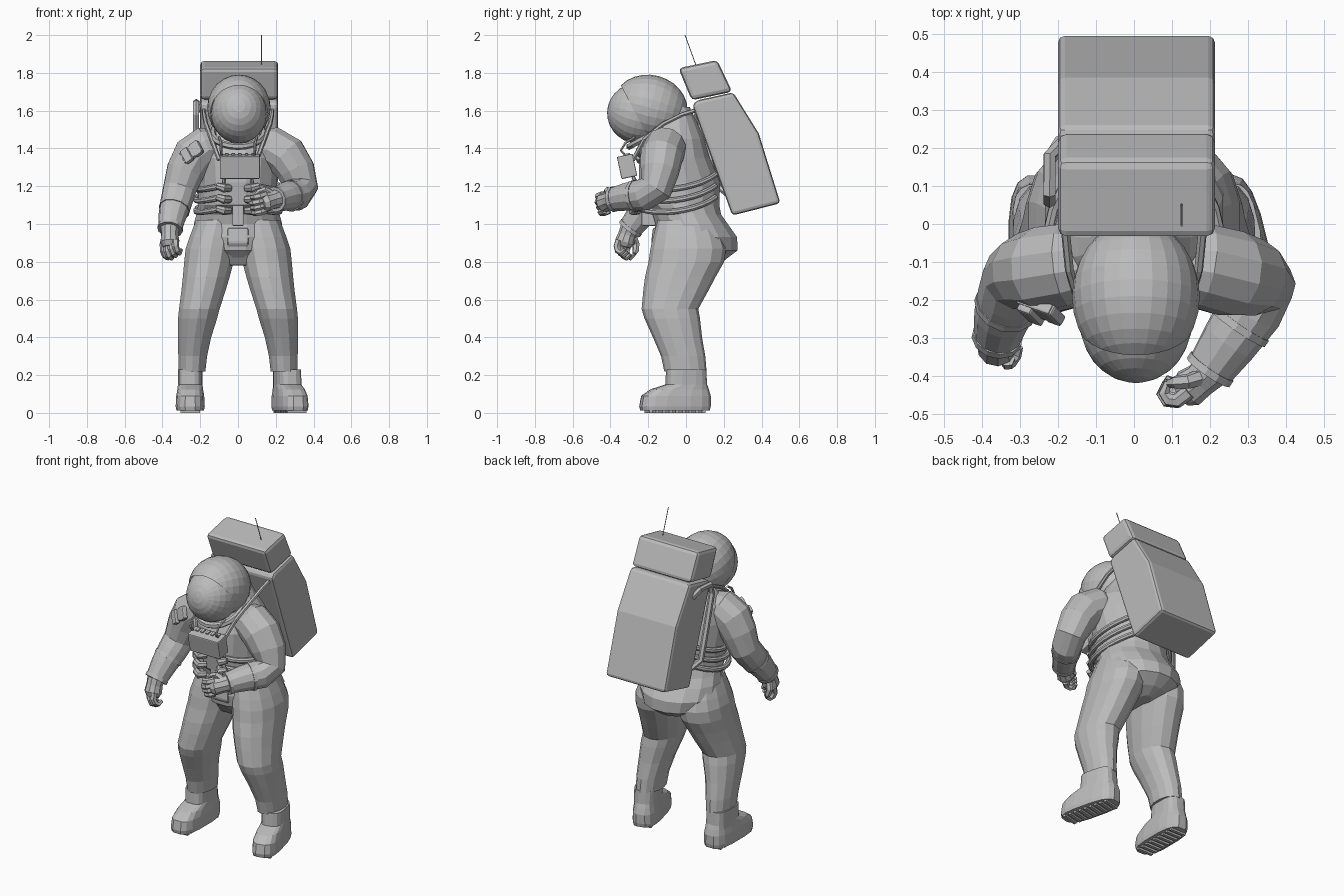
import bpy, bmesh, math
from mathutils import Vector, Matrix, Euler

if "Cube" in bpy.data.objects:
    bpy.data.objects.remove(bpy.data.objects["Cube"])

suit = bpy.data.materials.new("suit_grey")
suit.use_nodes = True
grey = (0.5, 0.5, 0.5, 1)
suit.diffuse_color = grey
suit.node_tree.nodes["Principled BSDF"].inputs["Base Color"].default_value = grey


def finish(name, bm, bevel=0):
    bmesh.ops.recalc_face_normals(bm, faces=bm.faces)
    mesh = bpy.data.meshes.new(name)
    bm.to_mesh(mesh)
    bm.free()
    mesh.materials.append(suit)
    obj = bpy.data.objects.new(name, mesh)
    bpy.context.collection.objects.link(obj)
    if bevel:
        mod = obj.modifiers.new("bevel", "BEVEL")
        mod.width, mod.segments = bevel, 2


def skin(name, loops, closed=False, bevel=0):
    """Bridge equal rings of points into one solid."""
    bm = bmesh.new()
    rings = [[bm.verts.new(p) for p in loop] for loop in loops]
    n = len(rings[0])
    pairs = list(zip(rings, rings[1:])) + ([(rings[-1], rings[0])] if closed else [])
    for a, b in pairs:
        for i in range(n):
            j = (i + 1) % n
            bm.faces.new((a[i], a[j], b[j], b[i]))
    if not closed:
        bm.faces.new(rings[0])
        bm.faces.new(rings[-1])
    finish(name, bm, bevel)


def loft(name, rings, n=16, power=1.0, place=Matrix()):
    """Level rings given as centre x, y, z and radii x, y."""
    loops = []
    for x, y, z, rx, ry in rings:
        loop = []
        for i in range(n):
            a = math.tau * (i + 0.5) / n
            c, s = math.cos(a), math.sin(a)
            loop.append(place @ Vector((x + rx * math.copysign(abs(c) ** power, c),
                                        y + ry * math.copysign(abs(s) ** power, s), z)))
        loops.append(loop)
    skin(name, loops)


def tube(name, path, radii, n=8, closed=False):
    """Round tube along a path with one radius, or one per point."""
    pts = [Vector(p) for p in path]
    if not isinstance(radii, (list, tuple)):
        radii = [radii] * len(pts)
    last, frame, loops = Vector((0, 0, 1)), Matrix.Identity(3), []
    for i, (p, r) in enumerate(zip(pts, radii)):
        before = pts[i - 1] if i or closed else p
        after = pts[(i + 1) % len(pts)] if i + 1 < len(pts) or closed else p
        way = (after - before).normalized()
        frame = last.rotation_difference(way).to_matrix() @ frame
        last = way
        loops.append([p + frame @ Vector((r * math.cos(math.tau * k / n),
                                          r * math.sin(math.tau * k / n), 0)) for k in range(n)])
    skin(name, loops, closed)


def box(name, centre, size, turn=(0, 0, 0), bevel=0.006):
    bm = bmesh.new()
    rot = Euler([math.radians(t) for t in turn]).to_matrix().to_4x4()
    bmesh.ops.create_cube(bm, size=1, matrix=Matrix.Translation(centre) @ rot @ Matrix.Diagonal((*size, 1)))
    finish(name, bm, bevel)


def slab(name, outline, x0, x1, bevel):
    """Side outline in y and z, drawn out across x."""
    skin(name, [[(x, y, z) for y, z in outline] for x in (x0, x1)], bevel=bevel)


def ball(name, centre, radii, cut=None):
    bm = bmesh.new()
    turn = Matrix.Rotation(math.radians(75), 4, "X")
    bmesh.ops.create_uvsphere(bm, u_segments=24, v_segments=14, radius=1,
                              matrix=Matrix.Translation(centre) @ turn @ Matrix.Diagonal((*radii, 1)))
    if cut:
        bmesh.ops.bisect_plane(bm, geom=bm.verts[:] + bm.edges[:] + bm.faces[:],
                               plane_co=cut[0], plane_no=cut[1], clear_outer=True)
    finish(name, bm)


# Torso and rounded seat, rising to a high back behind the neck
loft("torso", [(0, .03, .78, .05, .11), (0, .045, .81, .13, .165), (0, .052, .86, .215, .225),
               (0, .047, .93, .242, .228), (0, .03, 1, .238, .195), (0, .005, 1.05, .225, .185),
               (0, -.03, 1.1, .215, .21), (0, -.035, 1.22, .21, .22), (0, -.06, 1.35, .22, .19),
               (0, -.055, 1.45, .2, .155), (0, -.06, 1.52, .15, .13),
               (0, -.055, 1.57, .12, .1), (0, -.03, 1.62, .09, .05)])
box("front_panel", (0, -.185, 1.12), (.06, .1, .26))
slab("crotch_flap", [(-.175, .98), (-.185, .9), (-.1, .78), (0, .78), (0, .98)], -.055, .055, .01)

# Legs and boots
for side, s, yaw in (("left", 1, 14), ("right", -1, 0)):
    loft(side + "_leg", [(s * .11, 0, 1.02, .115, .15), (s * .132, .01, .93, .128, .185),
                         (s * .144, .012, .87, .136, .2), (s * .154, .002, .8, .134, .2),
                         (s * .168, -.03, .72, .127, .187), (s * .182, -.053, .65, .12, .173),
                         (s * .205, -.085, .55, .11, .15), (s * .214, -.073, .5, .106, .147),
                         (s * .23, -.045, .4, .09, .13), (s * .24, -.015, .3, .078, .117),
                         (s * .243, -.003, .22, .072, .112)], n=14, power=.95)
    foot = Matrix.Translation((s * .253, .03, 0)) @ Matrix.Rotation(math.radians(yaw), 4, "Z")
    loft(side + "_boot", [(0, -.09, .012, .074, .185), (0, -.09, .035, .078, .19),
                          (0, -.085, .09, .075, .185), (0, -.065, .125, .069, .155),
                          (0, -.03, .15, .066, .11), (0, -.03, .23, .066, .105)],
         power=.65, place=foot)
    for i in range(9):
        box(f"{side}_tread_{i}", foot @ Vector((0, -.235 + i * .036, .008)),
            (.105, .018, .016), (0, 0, yaw), 0)

# Arms with cuffs
arms = {
    "left": [(.1, -.1, 1.41), (.18, -.11, 1.405), (.255, -.13, 1.36), (.307, -.14, 1.28),
             (.335, -.16, 1.19), (.308, -.225, 1.155), (.25, -.31, 1.145), (.195, -.39, 1.13)],
    "right": [(-.1, -.1, 1.41), (-.175, -.11, 1.405), (-.235, -.12, 1.36), (-.278, -.125, 1.28),
              (-.31, -.14, 1.18), (-.325, -.185, 1.12), (-.345, -.24, 1.05), (-.36, -.3, .97)]}
widths = [.09, .112, .115, .104, .09, .086, .076, .062]


def cuff(name, a, b, t, r):
    mid, way = a.lerp(b, t), (b - a).normalized() * .01
    tube(name, [mid - way, mid + way], r, 12)


def hand(side, wrist, way, across, curl):
    """Palm, four curled fingers and a thumb from three directions."""
    way, across, curl = [Vector(v).normalized() for v in (way, across, curl)]
    at = lambda u, v, w: wrist + way * u + across * v + curl * w
    tube(side + "_glove", [at(-.01, 0, 0), at(.03, 0, 0), at(.07, 0, .005), at(.095, 0, .01)],
         [.052, .047, .052, .038], 10)
    for i in range(4):
        v = (i - 1.5) * .028
        reach = .14 - .008 * abs(i - 1)
        tube(f"{side}_finger_{i}", [at(.07, v, 0), at(reach - .02, v, .004), at(reach, v, .022),
                                    at(reach + .004, v, .045), at(reach - .02, v, .06)],
             [.02, .019, .018, .016, .01], 6)
    tube(side + "_thumb", [at(.03, -.038, .01), at(.06, -.062, .025), at(.09, -.058, .045),
                           at(.11, -.045, .055)], [.022, .02, .018, .011], 6)


for side, path in arms.items():
    tube(side + "_arm", path, widths, 12)
    p = [Vector(v) for v in path]
    cuff(side + "_elbow_band", p[5], p[6], .5, .085)
    cuff(side + "_wrist_ring", p[6], p[7], .9, .068)
hand("left", Vector(arms["left"][-1]), (-.67, -.63, -.22), (0, .1, -1), (-.4, .8, 0))
hand("right", Vector(arms["right"][-1]), (-.05, -.4, -.9), (.7, -.6, .2), (.5, .7, -.3))
box("arm_pocket", (-.245, -.225, 1.38), (.12, .03, .07), (-15, -35, -20))
for k in (-1, 1):
    box("pocket_flap", (-.245 + k * .025, -.235, 1.38 + k * .018), (.045, .03, .08), (-15, -35, -20))

# Helmet shell, visor and neck ring
ball("helmet", (.005, -.19, 1.615), (.168, .174, .2), ((0, -.335, 1.715), (0, -.88, -.46)))
ball("visor", (.005, -.255, 1.586), (.148, .16, .163))
tube("neck_ring", [(.135 * math.cos(a), -.17 + .13 * math.sin(a), 1.48 + .07 * math.sin(a))
                   for a in [math.tau * i / 20 for i in range(20)]], .018, 6, True)

# Backpack with antenna and side hose
slab("pack_body", [(.033, 1.63), (.06, 1.655), (.25, 1.697), (.385, 1.48), (.5, 1.11), (.245, 1.045)],
     -.2, .213, .02)
slab("pack_top", [(-.04, 1.825), (.165, 1.868), (.245, 1.7), (.03, 1.655)], -.2, .213, .022)
tube("antenna", [(.125, .06, 1.82), (.125, -.005, 2)], .0025, 6)
tube("pack_hose", [(-.19, .21, 1.6), (-.222, .18, 1.645), (-.222, .08, 1.64), (-.222, .06, 1.58),
                   (-.222, .11, 1.4), (-.222, .17, 1.2), (-.19, .22, 1.16)], .018, 6)

# Chest control box with knobs and brackets
box("chest_box", (.01, -.312, 1.305), (.212, .085, .12), (12, 0, 0))
for i in range(5):
    box(f"knob_{i}", (-.06 + i * .035, -.31, 1.366), (.018, .03, .016), (12, 0, 0), 0)
for s in (-1, 1):
    tube("box_bracket", [(s * .085, -.31, 1.35), (s * .09, -.345, 1.39), (s * .09, -.32, 1.43),
                         (s * .1, -.27, 1.46)], .007, 6)
    tube("box_hanger", [(s * .07, -.28, 1.25), (s * .08, -.25, 1.19)], .01, 6)
    # Shoulder straps back to the pack
    tube("shoulder_strap", [(s * .1, -.28, 1.34), (s * .14, -.22, 1.45), (s * .17, -.12, 1.53),
                            (s * .18, -.02, 1.58), (s * .18, .08, 1.61)], .012, 6)
    # Hose connectors and hoses wrapping the waist
    for i, z in enumerate((1.07, 1.13, 1.19)):
        tube("connector", [(s * .045, -.25, z), (s * .075, -.28, z), (s * .11, -.265, z + .012)],
             [.02, .024, .018], 8)
        hose = []
        for k in range(11):
            a = math.radians(-68 + k * 12.5)
            hose.append((s * .222 * math.cos(a), -.035 + .228 * math.sin(a),
                         z + .012 + .06 * (k / 10) ** 2 - .03 * math.sin(math.pi * k / 10)))
        tube(f"waist_hose_{i}", hose, .016, 8)
